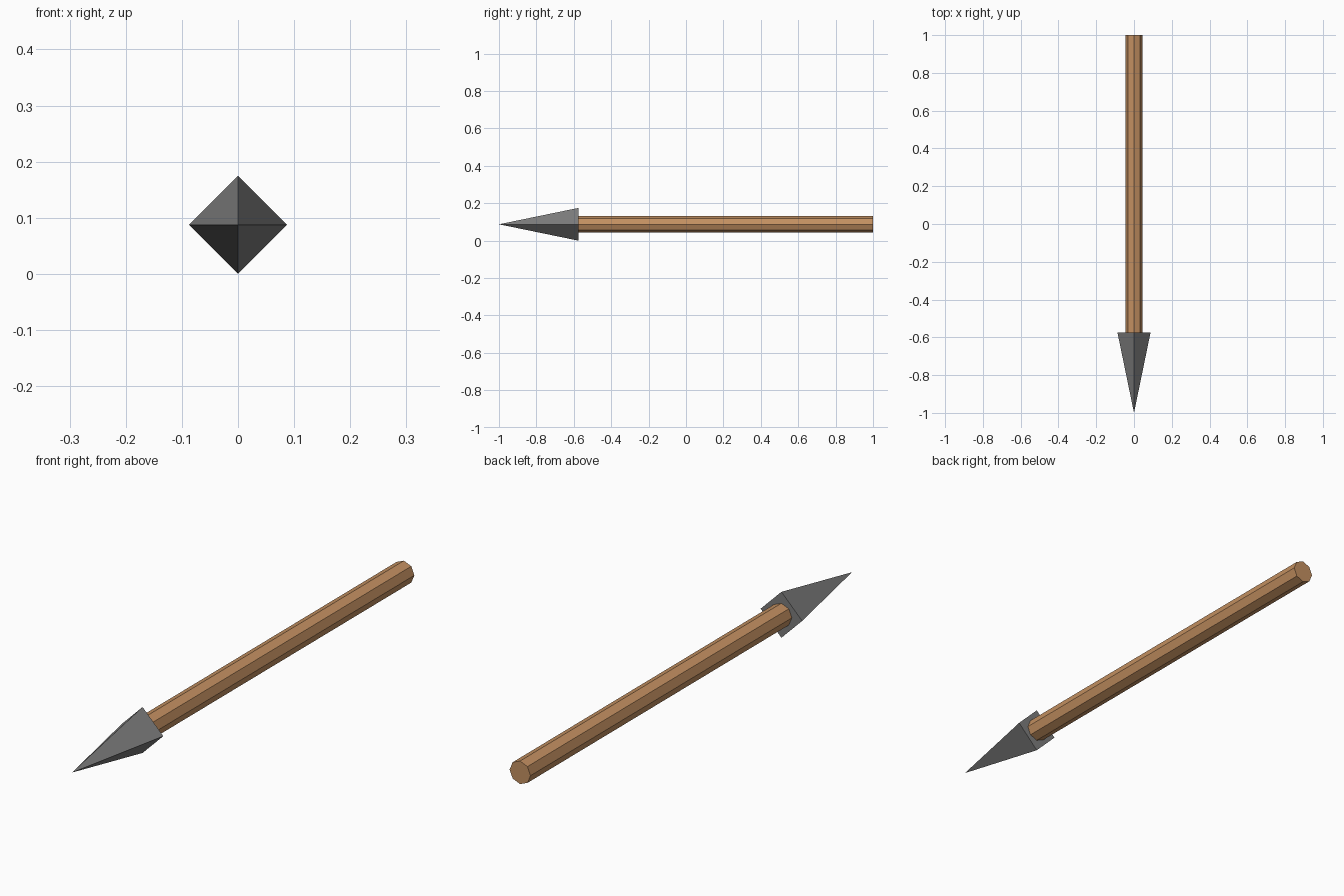
import bpy, bmesh, math
from mathutils import Matrix

if "Cube" in bpy.data.objects:
    bpy.data.objects.remove(bpy.data.objects["Cube"])

CENTRE_Z = 0.0875


def material(name, rgb):
    mat = bpy.data.materials.new(name)
    mat.diffuse_color = (*rgb, 1.0)
    mat.use_nodes = True
    mat.node_tree.nodes["Principled BSDF"].inputs["Base Color"].default_value = mat.diffuse_color
    return mat


def tapered_prism(name, sides, back_r, front_r, back_y, front_y, mat):
    """Flat-faced prism or pyramid along -y, with corners on the x and z axes."""
    bm = bmesh.new()
    place = (Matrix.Translation((0, (back_y + front_y) / 2, CENTRE_Z))
             @ Matrix.Rotation(math.radians(90), 4, 'X'))
    bmesh.ops.create_cone(bm, cap_ends=True, cap_tris=False, segments=sides,
                          radius1=back_r, radius2=front_r,
                          depth=back_y - front_y, matrix=place)
    bmesh.ops.remove_doubles(bm, verts=bm.verts, dist=1e-5)
    bmesh.ops.recalc_face_normals(bm, faces=bm.faces)
    mesh = bpy.data.meshes.new(name)
    bm.to_mesh(mesh)
    bm.free()
    mesh.materials.append(mat)
    obj = bpy.data.objects.new(name, mesh)
    bpy.context.collection.objects.link(obj)
    return obj


wood = material("wood brown", (0.55, 0.28, 0.12))
steel = material("metal grey", (0.205, 0.205, 0.205))

# Eight-sided wooden shaft
tapered_prism("shaft", 8, 0.044, 0.044, 1.0, -0.575, wood)
# Four-sided pointed head
tapered_prism("arrow_head", 4, 0.0875, 0.0, -0.575, -1.0, steel)
